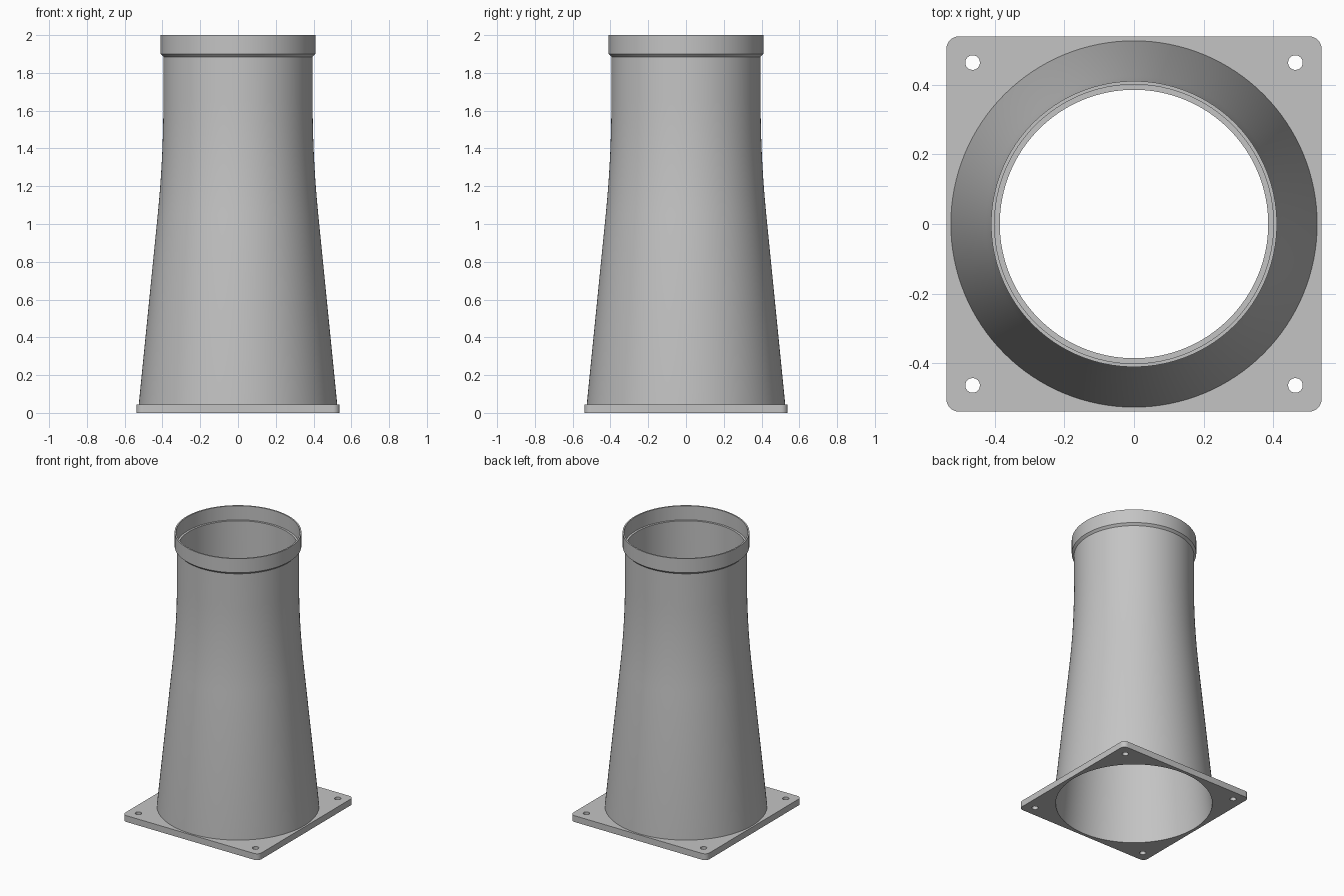
import bpy, bmesh
from math import sin, cos, pi, radians

cube = bpy.data.objects.get("Cube")
if cube:
    bpy.data.objects.remove(cube, do_unlink=True)

SEGMENTS = 128
PLATE_TOP = 0.045
WALL = 0.01

grey = bpy.data.materials.new("plain grey")
grey.use_nodes = True
colour = (0.55, 0.55, 0.55, 1)
grey.diffuse_color = colour
grey.node_tree.nodes["Principled BSDF"].inputs["Base Color"].default_value = colour


def finish(obj):
    obj.data.materials.clear()
    obj.data.materials.append(grey)
    bpy.ops.object.select_all(action="DESELECT")
    obj.select_set(True)
    bpy.context.view_layer.objects.active = obj
    bpy.ops.object.shade_smooth_by_angle(angle=radians(30))


def lathe(name, profile):
    """Revolve a closed (radius, height) profile around z."""
    bm = bmesh.new()
    rings = [[bm.verts.new((r * cos(2 * pi * i / SEGMENTS), r * sin(2 * pi * i / SEGMENTS), z))
              for i in range(SEGMENTS)] for r, z in profile]
    for a, b in zip(rings, rings[1:] + rings[:1]):
        for i in range(SEGMENTS):
            j = (i + 1) % SEGMENTS
            bm.faces.new((a[i], a[j], b[j], b[i]))
    bmesh.ops.recalc_face_normals(bm, faces=bm.faces)
    mesh = bpy.data.meshes.new(name)
    bm.to_mesh(mesh)
    bm.free()
    obj = bpy.data.objects.new(name, mesh)
    bpy.context.collection.objects.link(obj)
    finish(obj)


def circle(x, y, r, n):
    return [(x + r * cos(2 * pi * i / n), y + r * sin(2 * pi * i / n)) for i in range(n)]


# Tapered tube: straight cone easing into a vertical neck
NECK, SLOPE, BEND_LOW, BEND_HIGH = 0.395, 0.1, 1.05, 1.65
base_radius = NECK + SLOPE * ((BEND_LOW + BEND_HIGH) / 2 - PLATE_TOP)
steps = 12
bend = []
for i in range(steps + 1):
    t = i / steps
    z = BEND_LOW + (BEND_HIGH - BEND_LOW) * t
    bend.append((NECK + SLOPE * (BEND_HIGH - BEND_LOW) * (1 - t) ** 2 / 2, z))
outer = [(base_radius, 0), (base_radius, PLATE_TOP)] + bend

# Socket collar with a chamfered underside and an inner ledge
collar = [(NECK, 1.885), (0.41, 1.9), (0.41, 2.0), (0.4, 2.0), (0.4, 1.9), (NECK - WALL, 1.9)]
inner = [(r - WALL, z) for r, z in reversed(bend)] + [(base_radius - WALL, 0)]
lathe("tapered_tube", outer + collar + inner)

# Square base plate with rounded corners, bolt holes and a central opening
HALF, CORNER, BOLT = 0.538, 0.035, 0.463
outline = []
for k, (sx, sy) in enumerate([(1, 1), (-1, 1), (-1, -1), (1, -1)]):
    for i in range(9):
        a = pi / 2 * (k + i / 8)
        outline.append((sx * (HALF - CORNER) + CORNER * cos(a),
                        sy * (HALF - CORNER) + CORNER * sin(a)))
loops = [outline, circle(0, 0, base_radius, SEGMENTS)]
loops += [circle(x, y, 0.021, 24) for x in (-BOLT, BOLT) for y in (-BOLT, BOLT)]

curve = bpy.data.curves.new("base_plate", "CURVE")
curve.dimensions = "2D"
curve.fill_mode = "BOTH"
curve.extrude = PLATE_TOP / 2
for points in loops:
    spline = curve.splines.new("POLY")
    spline.points.add(len(points) - 1)
    for p, (x, y) in zip(spline.points, points):
        p.co = (x, y, 0, 1)
    spline.use_cyclic_u = True
plate = bpy.data.objects.new("base_plate", curve)
bpy.context.collection.objects.link(plate)
bpy.ops.object.select_all(action="DESELECT")
plate.select_set(True)
bpy.context.view_layer.objects.active = plate
bpy.ops.object.convert(target="MESH")
plate = bpy.context.view_layer.objects.active

# Weld the plate into one solid and seat it on the ground
bm = bmesh.new()
bm.from_mesh(plate.data)
bmesh.ops.remove_doubles(bm, verts=bm.verts, dist=0.0001)
bmesh.ops.translate(bm, verts=bm.verts, vec=(0, 0, PLATE_TOP / 2))
bmesh.ops.recalc_face_normals(bm, faces=bm.faces)
bm.to_mesh(plate.data)
bm.free()
finish(plate)
